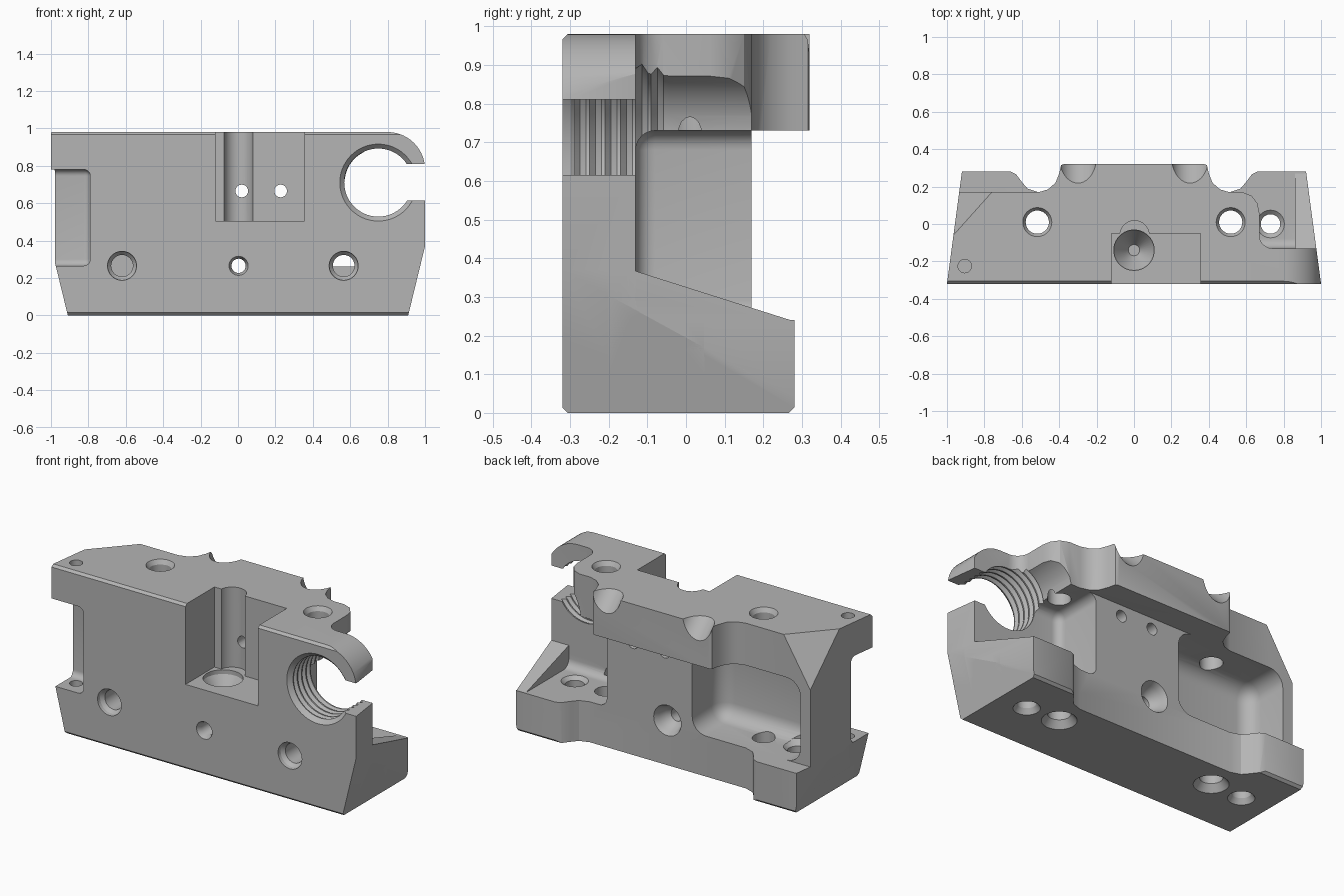
import bpy, bmesh, math
from mathutils import Vector

cube = bpy.data.objects.get("Cube")
if cube:
    bpy.data.objects.remove(cube, do_unlink=True)

# one machined-metal colour
metal = bpy.data.materials.new("plain_grey_metal")
metal.use_nodes = True
GREY = (0.46, 0.46, 0.46, 1)
metal.diffuse_color = GREY
metal.node_tree.nodes["Principled BSDF"].inputs["Base Color"].default_value = GREY


def finish(name, bm):
    bmesh.ops.recalc_face_normals(bm, faces=bm.faces[:])
    me = bpy.data.meshes.new(name)
    bm.to_mesh(me)
    bm.free()
    me.materials.append(metal)
    ob = bpy.data.objects.new(name, me)
    bpy.context.collection.objects.link(ob)
    return ob


def prism(name, pts, lo, hi, axis="z", planes=()):
    """Extrude a 2D outline along an axis, then trim it by planes (point, outward normal)."""
    place = {"x": lambda a, b: (lo, a, b), "y": lambda a, b: (a, lo, b),
             "z": lambda a, b: (a, b, lo)}[axis]
    bm = bmesh.new()
    face = bm.faces.new([bm.verts.new(place(*p)) for p in pts])
    ext = bmesh.ops.extrude_face_region(bm, geom=[face])
    move = Vector([hi - lo if c == axis else 0 for c in "xyz"])
    bmesh.ops.translate(bm, vec=move, verts=[g for g in ext["geom"] if isinstance(g, bmesh.types.BMVert)])
    for co, no in planes:
        bmesh.ops.bisect_plane(bm, geom=bm.verts[:] + bm.edges[:] + bm.faces[:],
                               plane_co=co, plane_no=no, clear_outer=True)
        bmesh.ops.holes_fill(bm, edges=[e for e in bm.edges if e.is_boundary], sides=0)
    return finish(name, bm)


def box(name, x, y, z, round_by=0):
    bm = bmesh.new()
    bmesh.ops.create_cube(bm, size=1)
    for v in bm.verts:
        v.co = [r[0] if c < 0 else r[1] for c, r in zip(v.co, (x, y, z))]
    if round_by:
        bmesh.ops.bevel(bm, geom=bm.edges[:], offset=round_by, segments=6, profile=0.5, affect="EDGES")
    return finish(name, bm)


def lathe(name, pts, loc, axis, n=40):
    """Closed solid of revolution from (radius, distance along axis) points."""
    bm = bmesh.new()
    rings = []
    for r, t in pts:
        rings.append([bm.verts.new((r * math.cos(2 * math.pi * i / n),
                                    r * math.sin(2 * math.pi * i / n), t)) for i in range(n)])
    for a, b in zip(rings, rings[1:]):
        for i in range(n):
            j = (i + 1) % n
            bm.faces.new((a[i], a[j], b[j], b[i]))
    bm.faces.new(rings[0])
    bm.faces.new(rings[-1])
    ob = finish(name, bm)
    rot = Vector((0, 0, 1)).rotation_difference(Vector(axis)).to_matrix()
    ob.data.transform(rot.to_4x4())
    for v in ob.data.vertices:
        v.co += Vector(loc)
    return ob


def combine(target, tool, op="DIFFERENCE"):
    tool.hide_render = True
    mod = target.modifiers.new("shape", "BOOLEAN")
    mod.operation, mod.solver, mod.object = op, "EXACT", tool
    bpy.context.view_layer.update()
    bpy.context.view_layer.objects.active = target
    bpy.ops.object.modifier_apply(modifier=mod.name)
    bpy.data.objects.remove(tool, do_unlink=True)


def mirrored(half):
    return half + [(-x, y) for x, y in reversed(half)]


def plane3(a, b, c, outward):
    a, b, c = Vector(a), Vector(b), Vector(c)
    n = (b - a).cross(c - a).normalized()
    return a, (n if n.dot(Vector(outward)) > 0 else -n)


# shared trims: tapered ends and chamfered edges
trims = []
for s in (-1, 1):
    trims.append(plane3((s, -.32, 0), (s * .92, .28, 0), (s, -.32, 1), (s, 0, 0)))
    trims.append(plane3((s * .91, 0, 0), (s, 0, .37), (s * .91, 1, 0), (s, 0, 0)))
trims += [((0, -.32, .014), Vector((0, -1, -1))), ((0, .28, .014), Vector((0, 1, -1))),
          ((0, -.32, .966), Vector((0, -1, 1)))]
trims[-2] = ((0, .28, .014), Vector((0, 1, -1)).normalized())
corner = plane3((-.76, .17, .98), (-.93, -.02, .98), (-.92, .17, .72), (-1, 1, 1))

# upper block with the rear flange outline
top_outline = [(-1.1, -.32), (1.1, -.32), (1.1, .04), (.67, .06), (.66, .11), (.63, .15), (.58, .17),
               (.51, .17), (.46, .185), (.42, .22), (.4, .27), (.39, .315), (.375, .32),
               (-.375, .32), (-.39, .315), (-.4, .27), (-.42, .22), (-.46, .185), (-.51, .17), (-1.1, .17)]
upper_trims = [t for i, t in enumerate(trims) if i not in (4, 5)]
body = prism("machined_block", top_outline, .1, .98, "z", upper_trims + [corner])
combine(body, box("flange_underside", (-2, 2), (.17, .6), (0, .73)))

# rear cavities either side of the centre post
combine(body, box("left_cavity", (-.87, -.16), (-.1, .7), (.24, .73), .09))
combine(body, box("right_cavity", (.4, 1.6), (-.13, .7), (.24, .73), .05))
combine(body, box("open_end", (.67, 1.6), (-.13, .7), (.25, 1.3), .07))

# base plate and sloped end lip
base_half = [(1.1, -.32), (1.1, .28), (.66, .28), (.63, .265), (.6, .225), (.57, .19), (.51, .17)]
base = prism("base_plate", mirrored(base_half), 0, .24, "z", trims[:6])
combine(body, base, "UNION")
lip = prism("end_lip", [(-.2, .1), (.27, .1), (.27, .24), (-.14, .37), (-.2, .37)], .86, 1.1, "x", trims[:4])
combine(body, lip, "UNION")

# hook: rounded outer corner, threaded bore and side opening
arc = [(.8 + .2 * math.sin(a), .78 + .2 * math.cos(a)) for a in [math.pi / 2 * i / 14 for i in range(15)]]
combine(body, prism("hook_corner", [(.8, 1.2)] + arc + [(1.2, .78), (1.2, 1.2)], -.5, .5, "y"))
thread = [(.225, -.34), (.182, -.295)]
for i in range(6):
    y = -.29 + i * .04
    thread += [(.182, y), (.2, y + .016), (.182, y + .032)]
thread += [(.18, -.04), (.18, .5)]
combine(body, lathe("threaded_bore", thread, (.75, 0, .71), (0, 1, 0), 56))
combine(body, box("hook_opening", (.88, 1.2), (-.5, .0), (.615, .81)))

# notch in the left end
combine(body, box("end_notch", (-1.5, -.79), (-.8, -.15), (.265, .78), .035))

# front pocket with a vertical groove and a seat below it
combine(body, box("front_pocket", (-.12, .355), (-.6, -.05), (.505, 1.3)))
combine(body, lathe("pocket_groove", [(.078, .505), (.078, 1.2)], (.003, -.06, 0), (0, 0, 1)))
combine(body, lathe("pocket_seat", [(.03, .36), (.108, .48), (.108, .6)], (0, -.14, 0), (0, 0, 1)))

# scalloped rear flange corners
for s in (-1, 1):
    combine(body, lathe("flange_scallop", [(.1, -.4), (.1, .4)], (s * .3, .29, 1.05), (0, 1, -1)))

# vertical bolt holes with countersinks
for s in (-1, 1):
    combine(body, lathe("bolt_hole", [(.11, -.02), (.062, .04), (.062, .955), (.09, 1)],
                        (s * .517, .01, 0), (0, 0, 1)))
    combine(body, lathe("small_bolt_hole", [(.085, -.02), (.052, .03), (.052, .22), (.085, .25), (.085, .4)],
                        (s * .73, 0, 0), (0, 0, 1)))
combine(body, lathe("end_pin_hole", [(.036, .15), (.036, 1.1)], (-.905, -.225, 0), (0, 0, 1), 24))

# front holes
for x in (-.62, .565):
    combine(body, lathe("front_hole", [(.082, -.35), (.075, -.3), (.058, -.28), (.058, -.12)],
                        (x, 0, .265), (0, 1, 0)))
combine(body, lathe("centre_hole", [(.06, -.34), (.038, -.29), (.038, .08), (.06, .1), (.075, .14), (.1, .19)],
                    (.003, 0, .265), (0, 1, 0)))
for x in (.02, .228):
    combine(body, lathe("pin_hole", [(.034, -.15), (.034, .4)], (x, 0, .665), (0, 1, 0), 24))

# shading
bpy.ops.object.select_all(action="DESELECT")
body.select_set(True)
bpy.context.view_layer.objects.active = body
bpy.ops.object.shade_smooth_by_angle(angle=math.radians(28))
